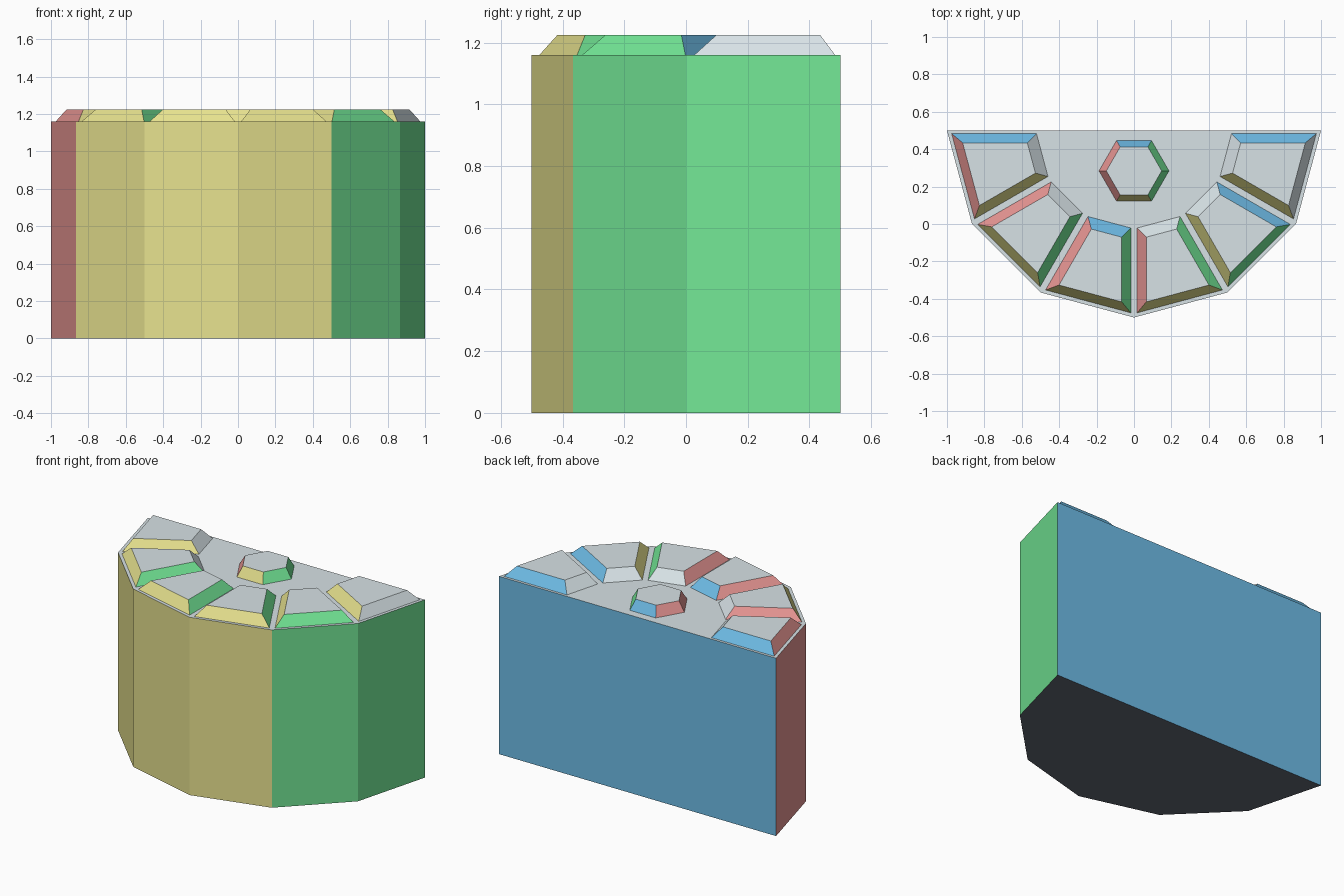
import bpy, bmesh, math
from mathutils import Vector

if "Cube" in bpy.data.objects:
    bpy.data.objects.remove(bpy.data.objects["Cube"])

BODY_TOP, TILE_TOP = 1.16, 1.225
CENTRE = Vector((0, 0.5))          # middle of the flat back edge


def lin(c):
    c /= 255
    return c / 12.92 if c <= 0.04045 else ((c + 0.055) / 1.055) ** 2.4


COLOURS = {
    "light grey": (215, 226, 230),
    "yellow": (230, 225, 142),
    "green": (115, 231, 150),
    "red": (232, 150, 148),
    "blue": (112, 191, 234),
    "slate": (97, 103, 116),
}
MATS = []
for name, rgb in COLOURS.items():
    m = bpy.data.materials.new(name)
    m.diffuse_color = (*[lin(c) for c in rgb], 1)
    m.use_nodes = True
    m.node_tree.nodes["Principled BSDF"].inputs["Base Color"].default_value = m.diffuse_color
    MATS.append(m)
GREY, YELLOW, GREEN, RED, BLUE, DARK = range(6)


def frustum(name, low, high, z0, z1, sides, bottom=GREY):
    """Solid between two counter-clockwise outlines; sides[i] colours the face from corner i to i+1."""
    bm = bmesh.new()
    a = [bm.verts.new((p[0], p[1], z0)) for p in low]
    b = [bm.verts.new((p[0], p[1], z1)) for p in high]
    n = len(a)
    bm.faces.new(b).material_index = GREY
    bm.faces.new(a[::-1]).material_index = bottom
    for i in range(n):
        j = (i + 1) % n
        bm.faces.new((a[i], a[j], b[j], b[i])).material_index = sides[i]
    me = bpy.data.meshes.new(name)
    bm.to_mesh(me)
    bm.free()
    for m in MATS:
        me.materials.append(m)
    ob = bpy.data.objects.new(name, me)
    bpy.context.collection.objects.link(ob)


def polar(r, deg, c=CENTRE):
    t = math.radians(deg)
    return c + Vector((r * math.cos(t), r * math.sin(t)))


def sector(start, inner, outer, gap):
    """Outline of one 30 degree wedge: corners in order outer, outer, inner, inner."""
    def corner(d, edge, side):
        t = (d - gap * math.sin(math.radians(15))) / math.cos(math.radians(15))
        return polar(t, edge) + (polar(gap, edge + 90 * side) - CENTRE)
    return [corner(outer, start, 1), corner(outer, start + 30, -1),
            corner(inner, start + 30, -1), corner(inner, start, 1)]


# Body: half of a twelve-sided drum, flat at the back
outline = [polar(1, 180 + 30 * k) for k in range(7)]
frustum("body", outline, outline, 0, BODY_TOP,
        [RED, YELLOW, YELLOW, YELLOW, GREEN, GREEN, BLUE], DARK)

# Raised wedge tiles around the rim: side colours outer, end, inner, start
TILES = [
    (RED, YELLOW, GREY, BLUE),
    (YELLOW, GREEN, GREY, RED),
    (YELLOW, GREEN, BLUE, RED),
    (YELLOW, GREEN, GREY, RED),
    (GREEN, BLUE, GREY, YELLOW),
    (GREY, BLUE, GREY, YELLOW),
]
for k, sides in enumerate(TILES):
    s = 180 + 30 * k
    frustum(f"rim_tile_{k + 1}", sector(s, 0.508, 0.946, 0.017),
            sector(s, 0.568, 0.902, 0.066), BODY_TOP, TILE_TOP, sides)

# Raised hexagonal stud near the back
hub = Vector((0, 0.284))
frustum("hexagon_stud", [polar(0.187, 60 * i, hub) for i in range(6)],
        [polar(0.148, 60 * i, hub) for i in range(6)], BODY_TOP, TILE_TOP,
        [GREEN, BLUE, RED, RED, YELLOW, GREEN])
